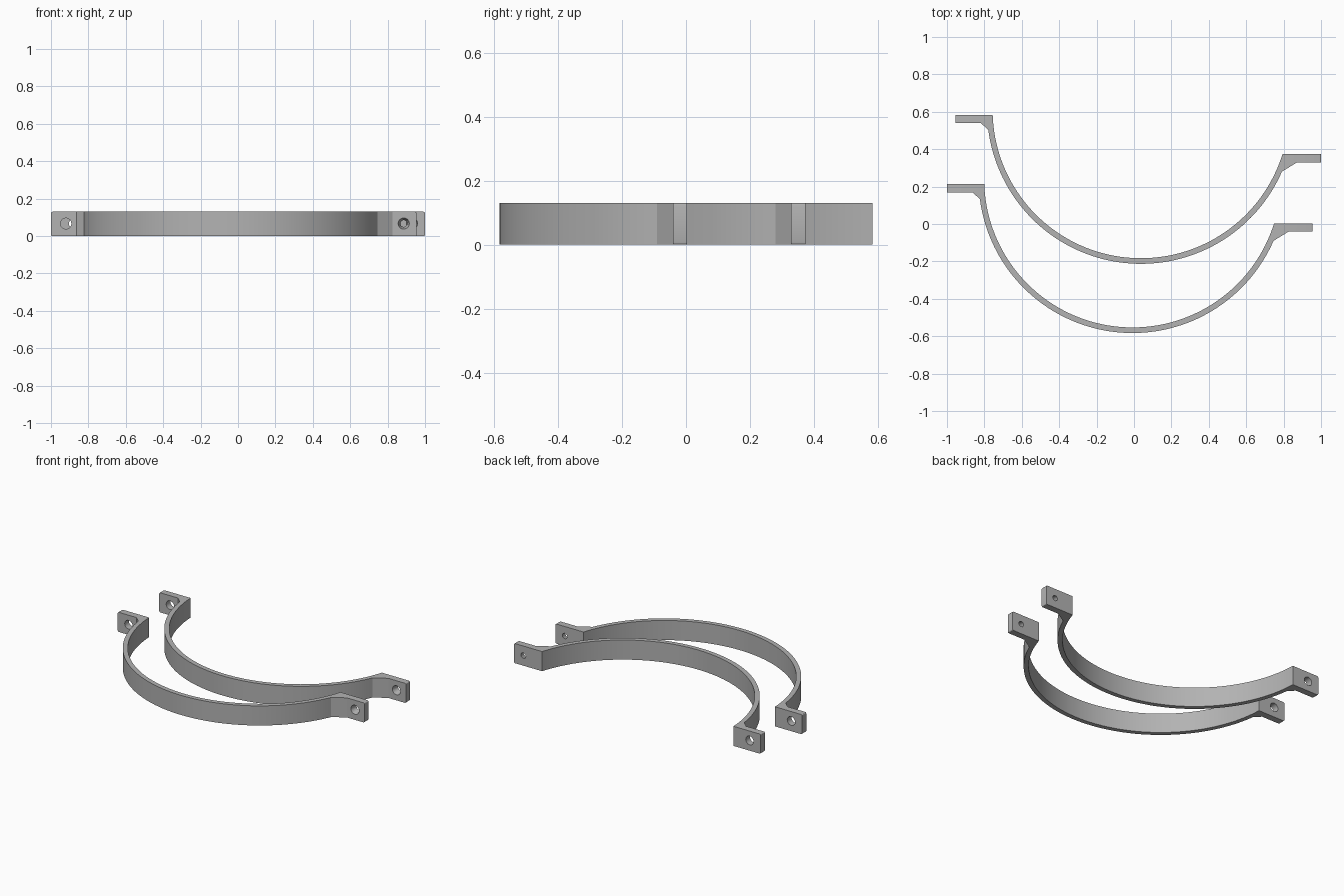
import bpy, bmesh, math
from mathutils import Matrix

if "Cube" in bpy.data.objects:
    bpy.data.objects.remove(bpy.data.objects["Cube"])

HEIGHT = 0.13
CX, CY = -0.008, 0.24          # centre of the band arc
R_IN, R_OUT = 0.793, 0.823
L_TOP, R_TOP, THICK = 0.213, 0.003, 0.044   # ear heights and thickness
L_END, R_END = -1.0, 0.955
SEGMENTS = 72

grey = bpy.data.materials.new("metal grey")
grey.diffuse_color = (0.45, 0.45, 0.45, 1)
grey.use_nodes = True
grey.node_tree.nodes["Principled BSDF"].inputs["Base Color"].default_value = grey.diffuse_color


def arc(radius, a0, a1):
    return [(CX + radius * math.cos(a0 + (a1 - a0) * i / SEGMENTS),
             CY + radius * math.sin(a0 + (a1 - a0) * i / SEGMENTS))
            for i in range(SEGMENTS + 1)]


def make_cutter(name, x, y, r_front, r_back):
    """Round hole cutter running along y."""
    bm = bmesh.new()
    bmesh.ops.create_cone(bm, cap_ends=True, segments=24, radius1=r_front,
                          radius2=r_back, depth=0.08)
    bmesh.ops.rotate(bm, verts=bm.verts, matrix=Matrix.Rotation(-math.pi / 2, 3, 'X'))
    bmesh.ops.translate(bm, verts=bm.verts, vec=(x, y, 0.067))
    mesh = bpy.data.meshes.new(name)
    bm.to_mesh(mesh)
    bm.free()
    mesh.materials.append(grey)
    ob = bpy.data.objects.new(name, mesh)
    bpy.context.collection.objects.link(ob)
    ob.hide_render = True
    return ob


# Clamp outline: inner arc, right ear with gusset, outer arc, left ear with gusset
in_l = -math.pi + math.asin((CY - L_TOP) / R_IN)
in_r = -math.asin((CY - R_TOP) / R_IN)
out_l = -math.pi + math.asin((CY - 0.133) / R_OUT)
out_r = -math.asin((CY + 0.09) / R_OUT)
outline = arc(R_IN, in_l, in_r)
outline += [(R_END, R_TOP), (R_END, R_TOP - THICK), (0.826, R_TOP - THICK)]
outline += arc(R_OUT, out_r, out_l)
outline += [(-0.863, L_TOP - THICK), (L_END, L_TOP - THICK), (L_END, L_TOP)]

bm = bmesh.new()
face = bm.faces.new([bm.verts.new((x, y, 0)) for x, y in outline])
ext = bmesh.ops.extrude_face_region(bm, geom=[face])
bmesh.ops.translate(bm, vec=(0, 0, HEIGHT),
                    verts=[v for v in ext["geom"] if isinstance(v, bmesh.types.BMVert)])
bmesh.ops.recalc_face_normals(bm, faces=bm.faces)

# Slightly rounded outer corners of the ears
corners = [e for e in bm.edges
           if abs(e.verts[0].co.z - e.verts[1].co.z) < 1e-5
           and any(all(abs(v.co.x - x) < 1e-4 for v in e.verts) for x in (L_END, R_END))]
bmesh.ops.bevel(bm, geom=corners, offset=0.008, segments=3, profile=0.5, affect='EDGES')
mesh = bpy.data.meshes.new("clamp_blank")
bm.to_mesh(mesh)
bm.free()
mesh.materials.append(grey)
blank = bpy.data.objects.new("clamp_blank", mesh)
bpy.context.collection.objects.link(blank)

# Straight bolt hole on the left, countersunk screw hole on the right
cutters = [make_cutter("bolt_hole_cutter", -0.92, L_TOP - THICK / 2, 0.029, 0.029),
           make_cutter("screw_hole_cutter", 0.886, R_TOP - THICK / 2, 0.035, 0.013)]
for c in cutters:
    mod = blank.modifiers.new(c.name, 'BOOLEAN')
    mod.operation, mod.solver, mod.object = 'DIFFERENCE', 'EXACT', c
bpy.context.view_layer.update()
deps = bpy.context.evaluated_depsgraph_get()
finished = bpy.data.meshes.new_from_object(blank.evaluated_get(deps))
for ob in [blank] + cutters:
    bpy.data.objects.remove(ob)

# Two identical clamps, one nested behind the other
for name, offset in (("front_clamp", (0, 0, 0)), ("back_clamp", (0.045, 0.37, 0))):
    ob = bpy.data.objects.new(name, finished.copy())
    bpy.context.collection.objects.link(ob)
    ob.location = offset
    bpy.ops.object.select_all(action='DESELECT')
    ob.select_set(True)
    bpy.context.view_layer.objects.active = ob
    bpy.ops.object.shade_smooth_by_angle(angle=math.radians(25))
